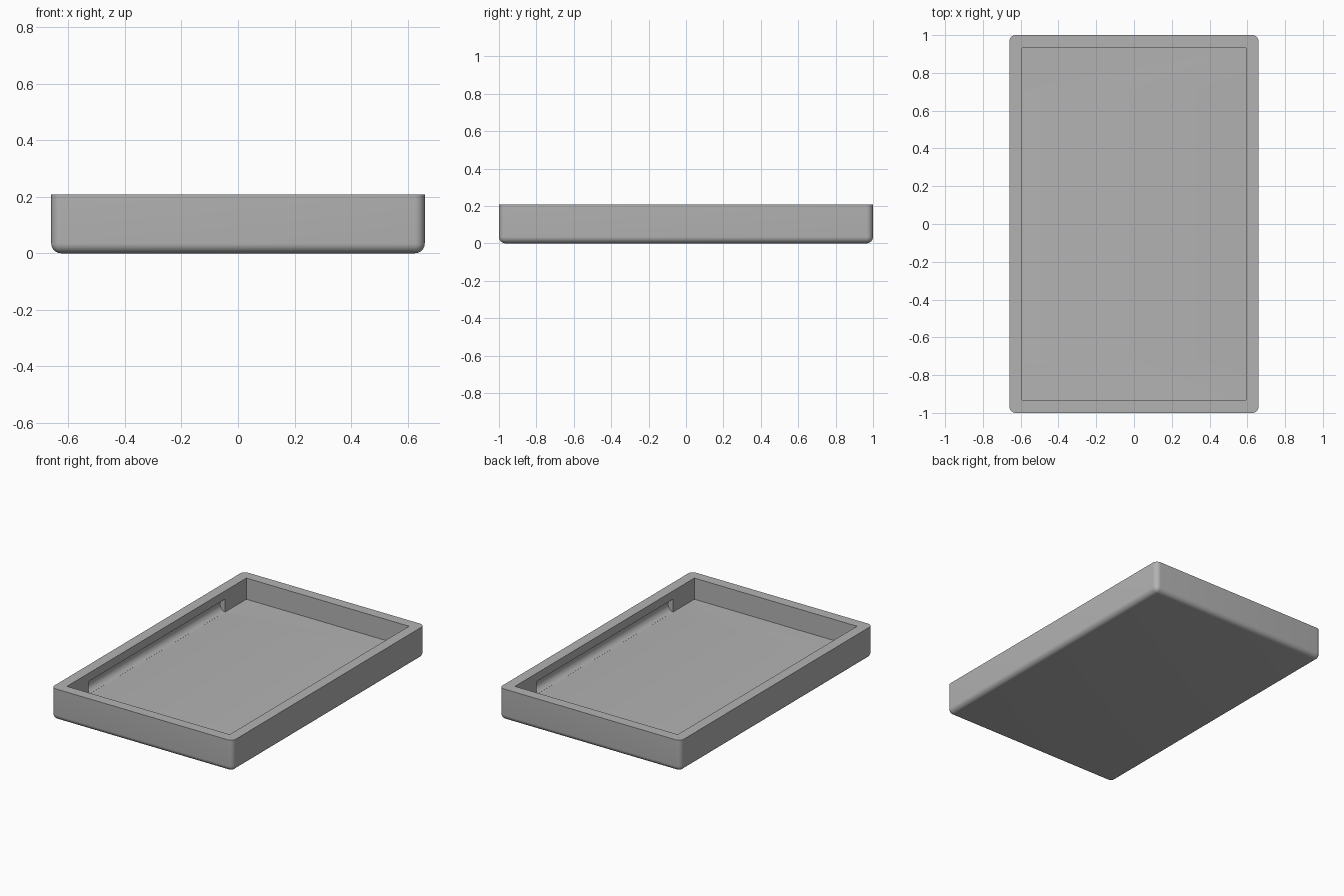
import bpy, bmesh
from math import pi
from mathutils import Matrix, Vector

cube = bpy.data.objects.get("Cube")
if cube:
    bpy.data.objects.remove(cube, do_unlink=True)

WIDTH, LENGTH, HEIGHT = 1.32, 2.0, 0.207
WALL, FLOOR, ROUND = 0.068, 0.068, 0.035
GROOVE_R, GROOVE_LEN = 0.043, 1.42

gray = bpy.data.materials.new("plain gray")
gray.use_nodes = True
gray.diffuse_color = (0.45, 0.45, 0.45, 1)
gray.node_tree.nodes["Principled BSDF"].inputs["Base Color"].default_value = gray.diffuse_color


def add_object(name, bm):
    bmesh.ops.recalc_face_normals(bm, faces=bm.faces)
    mesh = bpy.data.meshes.new(name)
    bm.to_mesh(mesh)
    bm.free()
    mesh.materials.append(gray)
    obj = bpy.data.objects.new(name, mesh)
    bpy.context.collection.objects.link(obj)
    return obj


def box(size, bottom):
    bm = bmesh.new()
    place = Matrix.Translation((0, 0, bottom + size[2] / 2))
    bmesh.ops.create_cube(bm, size=1, matrix=place @ Matrix.Diagonal((*size, 1)))
    return bm


def cut(target, cutter):
    cutter.hide_render = True
    mod = target.modifiers.new("cut", 'BOOLEAN')
    mod.operation = 'DIFFERENCE'
    mod.solver = 'EXACT'
    mod.object = cutter
    bpy.context.view_layer.objects.active = target
    bpy.ops.object.modifier_apply(modifier=mod.name)
    bpy.data.objects.remove(cutter, do_unlink=True)


# Outer body: rounded everywhere except around the top rim
bm = box((WIDTH, LENGTH, HEIGHT), 0)
soft = [e for e in bm.edges if any(v.co.z < HEIGHT / 2 for v in e.verts)]
bmesh.ops.bevel(bm, geom=soft, offset=ROUND, segments=8, profile=0.5, affect='EDGES')
tray = add_object("tray", bm)

# Open pocket with square corners
cut(tray, add_object("pocket_cutter", box((WIDTH - 2 * WALL, LENGTH - 2 * WALL, HEIGHT), FLOOR)))

# Round groove along the foot of each long wall
for side in (-1, 1):
    bm = bmesh.new()
    centre = Vector((side * (WIDTH / 2 - WALL - 0.008), 0, FLOOR + GROOVE_R - 0.0004))
    bmesh.ops.create_cone(bm, cap_ends=True, segments=64, radius1=GROOVE_R, radius2=GROOVE_R,
                          depth=GROOVE_LEN,
                          matrix=Matrix.Translation(centre) @ Matrix.Rotation(pi / 2, 4, 'X'))
    cut(tray, add_object("groove_cutter", bm))

# Smooth the rounds and keep the rim and pocket crisp
bpy.ops.object.select_all(action='DESELECT')
tray.select_set(True)
bpy.context.view_layer.objects.active = tray
bpy.ops.object.shade_smooth_by_angle(angle=pi / 6)
